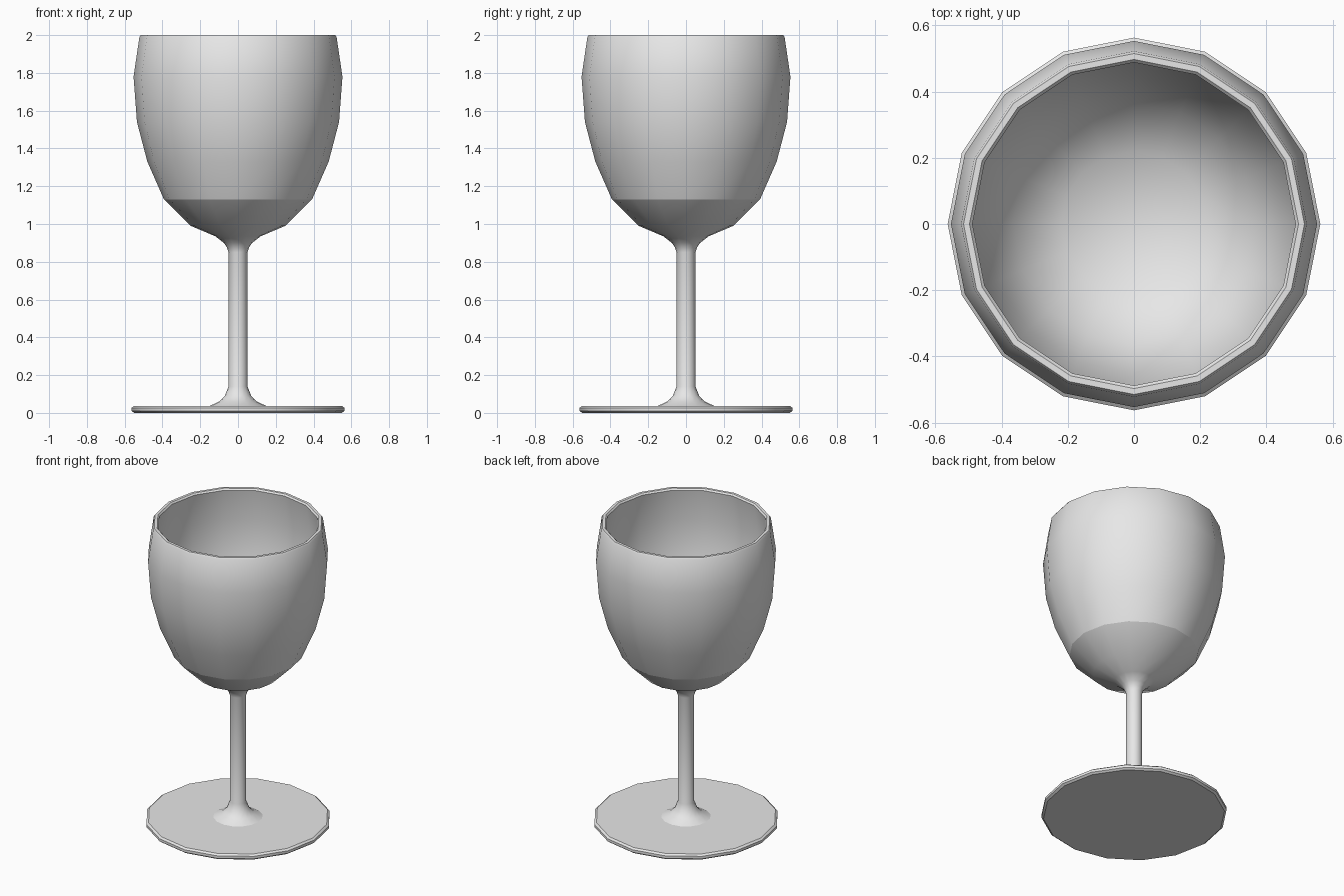
import bpy
import bmesh
import math

cube = bpy.data.objects.get("Cube")
if cube:
    bpy.data.objects.remove(cube, do_unlink=True)

SIDES = 16

# Single grey material
grey = bpy.data.materials.new("plain grey")
grey.use_nodes = True
GREY = (0.8, 0.8, 0.8, 1.0)
grey.diffuse_color = GREY
grey.node_tree.nodes["Principled BSDF"].inputs["Base Color"].default_value = GREY


def lathe(name, profile, angle=35):
    """Revolve (radius, height) points around z; radius 0 makes a pole."""
    bm = bmesh.new()
    rings = []
    for r, z in profile:
        if r == 0:
            rings.append([bm.verts.new((0, 0, z))] * SIDES)
        else:
            turns = [2 * math.pi * i / SIDES for i in range(SIDES)]
            rings.append([bm.verts.new((r * math.cos(a), r * math.sin(a), z)) for a in turns])
    for low, high in zip(rings, rings[1:]):
        for i in range(SIDES):
            j = (i + 1) % SIDES
            corners = dict.fromkeys((low[i], low[j], high[j], high[i]))
            bm.faces.new(list(corners))
    mesh = bpy.data.meshes.new(name)
    bm.to_mesh(mesh)
    bm.free()
    mesh.materials.append(grey)
    obj = bpy.data.objects.new(name, mesh)
    bpy.context.collection.objects.link(obj)
    bpy.ops.object.select_all(action="DESELECT")
    obj.select_set(True)
    bpy.context.view_layer.objects.active = obj
    bpy.ops.object.shade_smooth_by_angle(angle=math.radians(angle))
    return obj


# Foot: thin disc with a bevelled edge
lathe("foot", [(0, 0), (0.55, 0), (0.563, 0.01), (0.563, 0.027), (0.55, 0.037), (0, 0.037)])

# Stem: flared at the foot, opening into the underside of the bowl
lathe("stem", [(0.15, 0.037), (0.10, 0.06), (0.07, 0.09), (0.05, 0.14), (0.05, 0.85),
               (0.058, 0.875), (0.075, 0.90), (0.12, 0.935), (0.25, 0.99), (0.392, 1.13)])

# Bowl: outer wall, bevelled rim, inner wall and rounded floor
lathe("bowl", [(0.392, 1.13), (0.48, 1.33), (0.535, 1.54), (0.553, 1.78), (0.522, 1.99),
               (0.515, 2.0), (0.497, 2.0), (0.488, 1.99), (0.52, 1.78), (0.503, 1.54),
               (0.45, 1.34), (0.365, 1.15), (0.22, 1.05), (0, 1.01)])
